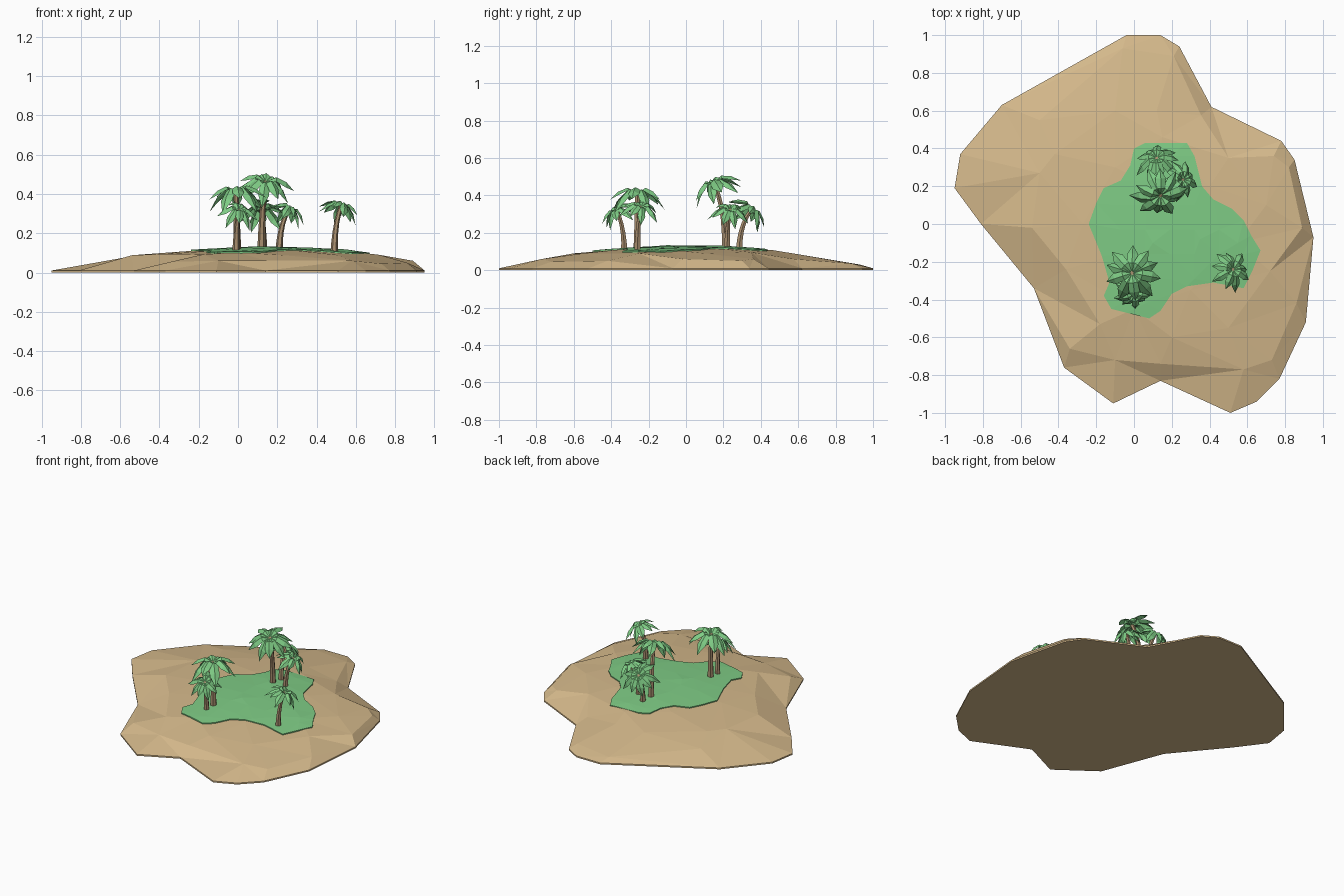
import bpy, bmesh, math, random
from mathutils import Vector, Matrix
from mathutils.bvhtree import BVHTree
from mathutils.geometry import delaunay_2d_cdt

if "Cube" in bpy.data.objects:
    bpy.data.objects.remove(bpy.data.objects["Cube"])

random.seed(4)


def material(name, rgb):
    m = bpy.data.materials.new(name)
    m.diffuse_color = (*rgb, 1)
    m.use_nodes = True
    m.node_tree.nodes["Principled BSDF"].inputs["Base Color"].default_value = m.diffuse_color
    return m


SAND = material("sand", (0.672, 0.491, 0.262))
GREEN = material("leaf green", (0.212, 0.604, 0.235))
BARK = material("palm bark", (0.40, 0.275, 0.16))


def finish(bm, name, mat):
    me = bpy.data.meshes.new(name)
    bm.to_mesh(me)
    bm.free()
    me.materials.append(mat)
    ob = bpy.data.objects.new(name, me)
    bpy.context.collection.objects.link(ob)
    return ob


def patch(outline, inner, bottom):
    """Triangulated terrain inside an outline, with a skirt dropped by bottom(co)."""
    pts = list(outline) + list(inner)
    n = len(outline)
    vs, _, fs, origin, _, _ = delaunay_2d_cdt(
        [Vector(p[:2]) for p in pts], [], [list(range(n))], 1, 1e-5)
    bm = bmesh.new()
    verts = [bm.verts.new((v.x, v.y, pts[o[0]][2] if o else 0.01))
             for v, o in zip(vs, origin)]
    for f in fs:
        bm.faces.new([verts[i] for i in f])
    bmesh.ops.delete(bm, geom=[v for v in bm.verts if not v.link_faces], context='VERTS')
    rim = [e for e in bm.edges if e.is_boundary]
    new = bmesh.ops.extrude_edge_only(bm, edges=rim)["geom"]
    for v in new:
        if isinstance(v, bmesh.types.BMVert):
            v.co.z = bottom(v.co)
    low = [e for e in new if isinstance(e, bmesh.types.BMEdge)]
    bmesh.ops.holes_fill(bm, edges=low, sides=0)
    bmesh.ops.recalc_face_normals(bm, faces=bm.faces)
    return bm


# Sand island: shoreline and hill points
shore = [(-.04, 1), (.14, 1), (.24, .94), (.41, .62), (.78, .44), (.85, .34), (.95, -.07),
         (.91, -.52), (.77, -.82), (.65, -.94), (.51, -1), (.14, -.83), (-.11, -.95),
         (-.37, -.76), (-.53, -.34), (-.81, 0), (-.95, .19), (-.92, .37), (-.70, .63)]
hill = [(-.06, .93, .03), (.21, .89, .035), (.355, .575, .06), (.74, .36, .06),
        (.82, .30, .05), (.89, -.02, .06), (.86, -.42, .05), (.73, -.72, .045),
        (.58, -.77, .06), (.14, -.74, .06), (-.1, -.72, .06), (-.34, -.66, .055),
        (-.36, -.24, .095), (-.54, -.02, .088), (-.5, .27, .09), (-.42, .37, .09),
        (-.5, .55, .06), (-.1, .6, .085), (.12, .6, .085), (.5, .35, .095),
        (.7, .1, .09), (.72, -.25, .09), (.5, -.55, .09), (.2, -.6, .09),
        (-.18, -.53, .092), (-.27, 0, .108), (-.1, .3, .112), (.15, .46, .108),
        (.4, .2, .113), (.55, -.1, .11), (.3, -.35, .111), (0, -.45, .103),
        (.1, .2, .124), (.1, -.1, .126), (.35, -.08, .12)]
shore.reverse()
bm = patch([(x, y, .01) for x, y in shore], hill, lambda co: 0)
tree = BVHTree.FromBMesh(bm)
finish(bm, "sand_island", SAND)


def ground(x, y):
    return tree.ray_cast(Vector((x, y, 1)), Vector((0, 0, -1)))[0].z


# Grass patch draped on the sand
lawn = [(0, .40), (.06, .43), (.28, .43), (.32, .36), (.36, .2), (.42, .13), (.52, .08),
        (.58, .02), (.62, -.06), (.67, -.14), (.63, -.24), (.58, -.34), (.42, -.31),
        (.28, -.33), (.2, -.37), (.14, -.46), (.08, -.5), (-.04, -.47), (-.12, -.45),
        (-.16, -.38), (-.13, -.31), (-.17, -.17), (-.24, 0), (-.2, .11), (-.16, .19),
        (-.07, .23), (-.02, .31)]
lawn.reverse()
grid = [(i * .13 - .2, j * .13 - .42) for i in range(7) for j in range(7)]
grid += [h[:2] for h in hill[-9:]]
grid = [p for p in grid if all(math.dist(p, q) > .05 for q in lawn)]
bm = patch([(x, y, ground(x, y) + .007) for x, y in lawn],
           [(x, y, ground(x, y) + .008) for x, y in grid],
           lambda co: ground(co.x, co.y) - .006)
finish(bm, "grass_patch", GREEN)


def palm(i, base, top, size, leaves):
    a = Vector((*base, ground(*base) - .01))
    c = Vector(top)
    b = Vector((a.x, a.y, a.z + (c.z - a.z) * .6))   # bend point

    # Trunk: six-sided tapered sweep along a curve
    bm = bmesh.new()
    rings, steps = [], 5
    for s in range(steps + 1):
        t = s / steps
        p = a * (1 - t) ** 2 + b * 2 * t * (1 - t) + c * t * t
        d = (b - a) * (1 - t) + (c - b) * t
        q = Vector((0, 0, 1)).rotation_difference(d)
        r = (.013 + .009 * (1 - t) ** 2) * (.6 + size * 2.6)
        rings.append([bm.verts.new(p + q @ Vector((r * math.cos(k * math.pi / 3),
                      r * math.sin(k * math.pi / 3), 0))) for k in range(6)])
    for lo, hi in zip(rings, rings[1:]):
        for k in range(6):
            bm.faces.new((lo[k], lo[k - 5], hi[k - 5], hi[k]))
    bm.faces.new(rings[-1])
    finish(bm, f"palm_trunk_{i}", BARK)

    # Crown: folded, drooping pointed leaves
    bm = bmesh.new()
    lean = Vector((0, 0, 1)).rotation_difference(c - b).to_matrix().to_4x4()
    for k in range(leaves):
        ang = 2 * math.pi * (k + random.uniform(-.15, .15)) / leaves + i
        drop = (.25, .6)[k % 2] + random.uniform(-.08, .08)
        size_k = size * random.uniform(.9, 1.05)
        mat = Matrix.Translation(c) @ lean @ Matrix.Rotation(ang, 4, 'Z') @ Matrix.Scale(size_k, 4)
        rows = []
        for r, z, w in ((.05, 0, .05), (.36, .2 - drop * .15, .17),
                        (.7, .12 - drop * .5, .2), (1, -.08 - drop, 0)):
            mid = bm.verts.new(mat @ Vector((r, 0, z)))
            rows.append([mid] if w == 0 else [
                bm.verts.new(mat @ Vector((r - .02, -w, z - w * .55))), mid,
                bm.verts.new(mat @ Vector((r - .02, w, z - w * .55)))])
        for p, q in zip(rows, rows[1:]):
            for m in (0, 1):
                if len(q) == 3:
                    bm.faces.new((p[m], q[m], q[m + 1], p[m + 1]))
                else:
                    bm.faces.new((p[m], q[0], p[m + 1]))
    finish(bm, f"palm_crown_{i}", GREEN)


# Palms: base, crown centre, leaf length, leaf count
for i, spec in enumerate([
        ((-.005, -.262), (-.01, -.26, .415), .155, 10),
        ((-.01, -.33), (.005, -.37, .32), .11, 9),
        ((.49, -.26), (.525, -.24, .34), .115, 9),
        ((.12, .21), (.14, .15, .465), .15, 10),
        ((.13, .285), (.12, .35, .325), .125, 9),
        ((.21, .22), (.26, .235, .325), .11, 9)], 1):
    palm(i, *spec)
